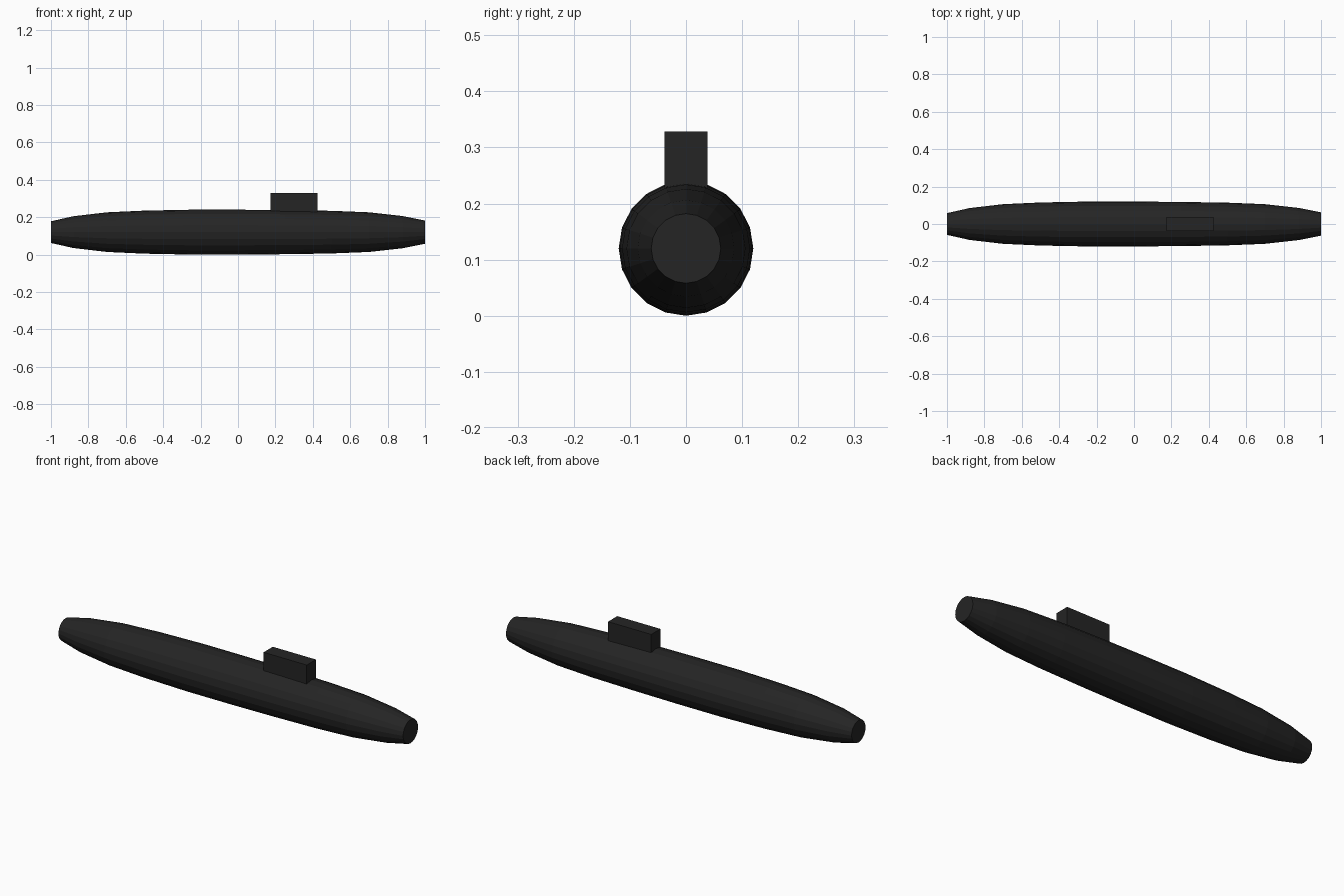
import bpy, bmesh, math

cube = bpy.data.objects.get("Cube")
if cube:
    bpy.data.objects.remove(cube, do_unlink=True)

SIDES = 20
RADIUS = 0.12

black = bpy.data.materials.new("matte black")
black.use_nodes = True
black.diffuse_color = (0.018, 0.018, 0.018, 1)
bsdf = black.node_tree.nodes["Principled BSDF"]
bsdf.inputs["Base Color"].default_value = black.diffuse_color
bsdf.inputs["Roughness"].default_value = 0.8


def finish(name, bm):
    bmesh.ops.recalc_face_normals(bm, faces=bm.faces[:])
    mesh = bpy.data.meshes.new(name)
    bm.to_mesh(mesh)
    bm.free()
    mesh.materials.append(black)
    obj = bpy.data.objects.new(name, mesh)
    bpy.context.collection.objects.link(obj)
    return obj


# Hull: (x, radius) stations lofted into a faceted tapering body
stations = [(-1, 0.058), (-0.88, 0.085), (-0.7, 0.106), (-0.5, 0.115),
            (-0.25, 0.12), (0, 0.12), (0.25, 0.118), (0.5, 0.114),
            (0.7, 0.106), (0.88, 0.086), (1, 0.062)]
bm = bmesh.new()
rings = []
for x, r in stations:
    angles = [2 * math.pi * i / SIDES for i in range(SIDES)]
    rings.append([bm.verts.new((x, r * math.sin(a), RADIUS + r * math.cos(a)))
                  for a in angles])
for a, b in zip(rings, rings[1:]):
    for i in range(SIDES):
        j = (i + 1) % SIDES
        bm.faces.new((a[i], a[j], b[j], b[i]))

# Flat bow and stern caps
bm.faces.new(rings[0])
bm.faces.new(rings[-1])
finish("hull", bm)

# Conning tower: plain block sunk into the hull
bm = bmesh.new()
bmesh.ops.create_cube(bm, size=1)
tower = finish("conning_tower", bm)
tower.scale = (0.25, 0.076, 0.13)
tower.location = (0.3, 0, 0.263)
